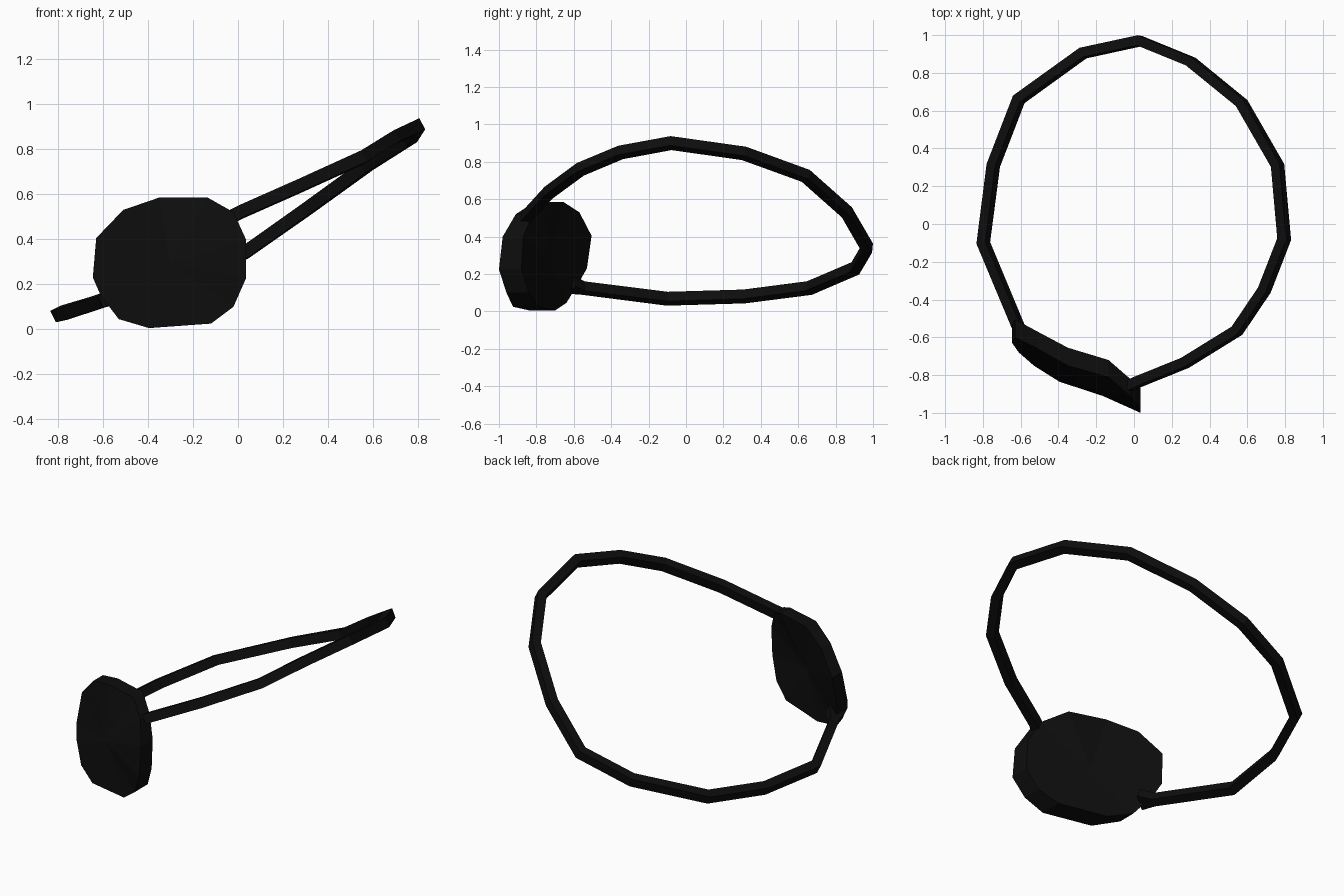
import bpy
import bmesh
from mathutils import Vector

default_cube = bpy.data.objects.get("Cube")
if default_cube:
    bpy.data.objects.remove(default_cube, do_unlink=True)


def make_material(name, colour):
    material = bpy.data.materials.new(name)
    material.use_nodes = True
    material.diffuse_color = colour
    shader = material.node_tree.nodes["Principled BSDF"]
    shader.inputs["Base Color"].default_value = colour
    return material


def finish_object(name, bm, material):
    bmesh.ops.recalc_face_normals(bm, faces=bm.faces)
    mesh = bpy.data.meshes.new(name)
    bm.to_mesh(mesh)
    bm.free()
    mesh.materials.append(material)
    obj = bpy.data.objects.new(name, mesh)
    bpy.context.collection.objects.link(obj)
    return obj


def bridge_rings(bm, first, second):
    count = len(first)
    for i in range(count):
        j = (i + 1) % count
        bm.faces.new((first[i], first[j], second[j], second[i]))


def fan_cap(bm, ring, centre):
    hub = bm.verts.new(centre)
    for i, vert in enumerate(ring):
        bm.faces.new((vert, ring[(i + 1) % len(ring)], hub))


black = make_material("black leather", (0.004, 0.004, 0.004, 1.0))

# Eye patch: outline as x, z, front y, back y
outline = [
    (-.35, .585, -.75, -.655), (-.135, .585, -.81, -.72),
    (-.02, .52, -.91, -.82), (.035, .40, -.98, -.87),
    (.035, .225, -1, -.88), (-.02, .10, -.96, -.84),
    (-.12, .025, -.925, -.79), (-.395, .005, -.835, -.70),
    (-.53, .045, -.75, -.64), (-.61, .15, -.68, -.575),
    (-.645, .23, -.63, -.53), (-.63, .405, -.60, -.505),
    (-.51, .53, -.66, -.57),
]
bm = bmesh.new()
front_ring = [bm.verts.new((x, front, z)) for x, z, front, back in outline]
back_ring = [bm.verts.new((x, back, z)) for x, z, front, back in outline]
bridge_rings(bm, front_ring, back_ring)
fan_cap(bm, front_ring, (-.3, -.85, .29))
fan_cap(bm, back_ring, (-.3, -.73, .29))
finish_object("eye_patch", bm, black)

# Head strap: rectangular band swept along a tilted loop with mitred corners
path = [Vector(p) for p in (
    (-.03, -.86, .50), (.01, -.84, .52), (.27, -.735, .635),
    (.545, -.565, .76), (.69, -.35, .85), (.795, -.08, .90),
    (.76, .31, .845), (.57, .64, .725), (.30, .86, .53),
    (.03, .97, .34), (-.27, .905, .23), (-.61, .66, .125),
    (-.745, .31, .08), (-.798, -.10, .068), (-.61, -.55, .125),
    (-.57, -.62, .14),
)]
plane_normal = Vector((-.527, .1, 1)).normalized()
half_depth, half_height = .026, .028

bm = bmesh.new()
rings = []
for i, point in enumerate(path):
    before = path[max(i - 1, 0)]
    after = path[min(i + 1, len(path) - 1)]
    incoming = (point - before).normalized()
    outgoing = (after - point).normalized()
    tangent = (incoming + outgoing).normalized()
    side = plane_normal.cross(tangent).normalized()
    stretch = 1 / max(tangent.dot(outgoing or incoming), .5)
    across = side * half_depth * stretch
    upward = tangent.cross(side) * -half_height
    corners = (across + upward, across - upward,
               -across - upward, -across + upward)
    rings.append([bm.verts.new(point + corner) for corner in corners])
for first, second in zip(rings, rings[1:]):
    bridge_rings(bm, first, second)
bm.faces.new(rings[0])
bm.faces.new(rings[-1])
finish_object("head_strap", bm, black)
